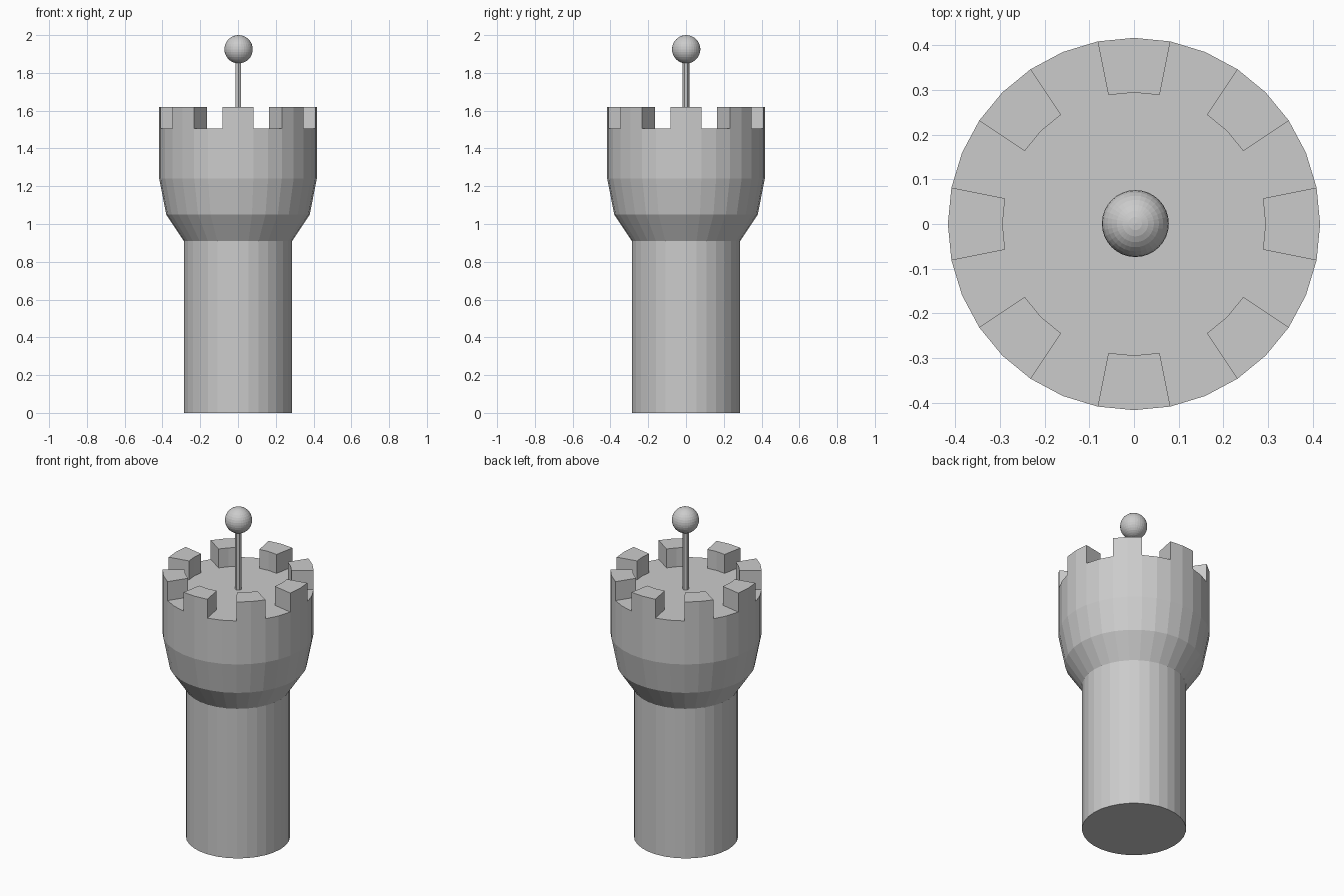
import bpy, bmesh
from math import sin, cos, pi

if "Cube" in bpy.data.objects:
    bpy.data.objects.remove(bpy.data.objects["Cube"])

SIDES = 32
FLOOR, TOP = 1.505, 1.62


def add_object(name, bm):
    bmesh.ops.recalc_face_normals(bm, faces=bm.faces[:])
    mesh = bpy.data.meshes.new(name)
    bm.to_mesh(mesh)
    bm.free()
    obj = bpy.data.objects.new(name, mesh)
    bpy.context.collection.objects.link(obj)
    return obj


# Tower: lathed profile, last ring is the inner edge of the battlements
profile = [(0.287, 0), (0.287, 0.91), (0.38, 1.05), (0.417, 1.24),
           (0.417, FLOOR), (0.2945, FLOOR)]
bm = bmesh.new()
rings = [[bm.verts.new((r * cos(2 * pi * i / SIDES), r * sin(2 * pi * i / SIDES), z))
          for i in range(SIDES)] for r, z in profile]
bm.faces.new(rings[0][::-1])
bm.faces.new(rings[-1])
rim = []
for lower, upper in zip(rings, rings[1:]):
    rim = [bm.faces.new((lower[i], lower[(i + 1) % SIDES], upper[(i + 1) % SIDES], upper[i]))
           for i in range(SIDES)]

# Merlons: eight pairs of rim faces raised around the edge
merlons = [f for i, f in enumerate(rim) if (i + 1) % 4 < 2]
raised = bmesh.ops.extrude_face_region(bm, geom=merlons)["geom"]
bmesh.ops.translate(bm, vec=(0, 0, TOP - FLOOR),
                    verts=[g for g in raised if isinstance(g, bmesh.types.BMVert)])
add_object("tower", bm)

# Flag pole: thin hexagonal rod
bpy.ops.mesh.primitive_cylinder_add(vertices=6, radius=0.0175, depth=0.37,
                                    location=(0.002, 0, 1.685))
bpy.context.object.name = "pole"

# Ball finial
bpy.ops.mesh.primitive_uv_sphere_add(segments=32, ring_count=16, radius=0.075,
                                     location=(0.003, 0.001, 1.925))
bpy.context.object.name = "ball_finial"
